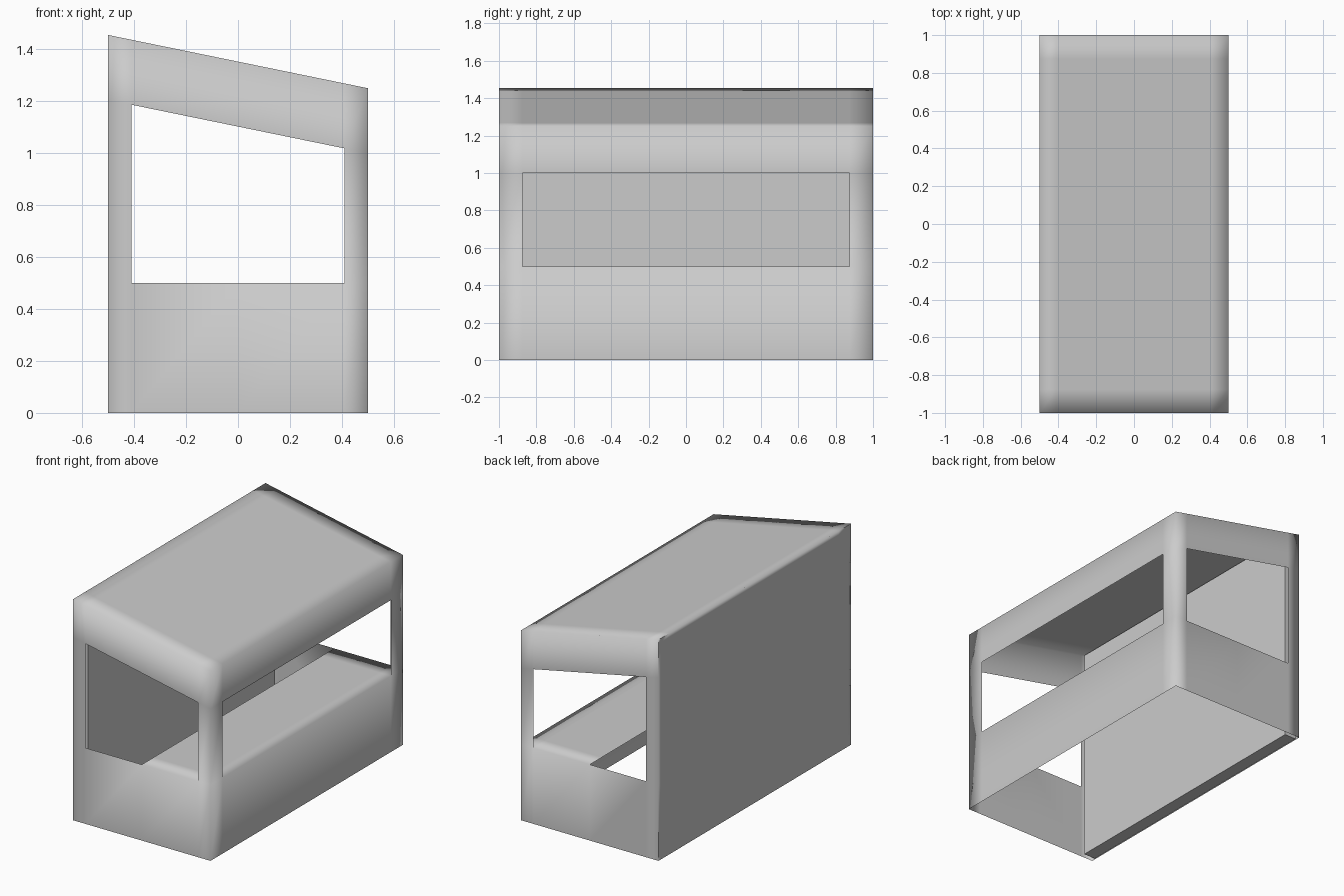
import bpy, bmesh

if "Cube" in bpy.data.objects:
    bpy.data.objects.remove(bpy.data.objects["Cube"])

grey = bpy.data.materials.new("plain_grey")
grey.use_nodes = True
colour = (0.6, 0.6, 0.6, 1)
grey.diffuse_color = colour
grey.node_tree.nodes["Principled BSDF"].inputs["Base Color"].default_value = colour

W, L, SILL, HEADER = 0.5, 1.0, 0.5, 0.25
XS = [-W, -0.41, 0, 0.41, W]
YS = [-L, -0.875, 0.875, L]


def roof_z(x):
    return 1.352 - 0.205 * x


def rows(x):
    return [0, SILL, roof_z(x) - HEADER, roof_z(x)]


def grid(bm, cols, flip=False, holes=()):
    """Skin a list of point columns with quads, leaving the named cells open."""
    vs = [[bm.verts.new(p) for p in col] for col in cols]
    for i in range(len(vs) - 1):
        for j in range(len(vs[0]) - 1):
            if (i, j) not in holes:
                q = [vs[i][j], vs[i + 1][j], vs[i + 1][j + 1], vs[i][j + 1]]
                bm.faces.new(q[::-1] if flip else q)


def finish(bm, name, smooth):
    mesh = bpy.data.meshes.new(name)
    bm.to_mesh(mesh)
    bm.free()
    mesh.materials.append(grey)
    for p in mesh.polygons:
        p.use_smooth = smooth
    obj = bpy.data.objects.new(name, mesh)
    bpy.context.collection.objects.link(obj)
    return obj


# Kiosk shell: thin smooth-shaded sheets sharing their edges
bm = bmesh.new()
# front and back walls with sloped openings
for y in (-L, L):
    grid(bm, [[(x, y, z) for z in rows(x)] for x in XS], y > 0, {(1, 1), (2, 1)})
# serving side with its long opening
grid(bm, [[(W, y, z) for z in rows(W)] for y in YS], False, {(1, 1)})
# closed side, with narrow borders that keep it looking flat
closed_y = sorted(YS + [-0.97, 0.97])
closed_z = sorted(rows(-W) + [0.03, roof_z(-W) - 0.03])
grid(bm, [[(-W, y, z) for z in closed_z] for y in closed_y], True)
# sloping roof
grid(bm, [[(x, y, roof_z(x)) for y in YS] for x in XS])
# counter joined to the window sills
grid(bm, [[(x, y, SILL) for y in YS] for x in XS[2:]])
bmesh.ops.remove_doubles(bm, verts=bm.verts[:], dist=0.0005)
finish(bm, "kiosk_shell", True)

# Inner lining of the closed side
bm = bmesh.new()
bmesh.ops.create_cube(bm, size=1)
for v in bm.verts:
    x = -0.411 if v.co.x > 0 else -0.495
    v.co = (x, 0.97 * (1 if v.co.y > 0 else -1), roof_z(x) - 0.01 if v.co.z > 0 else 0.002)
finish(bm, "wall_lining", False)
